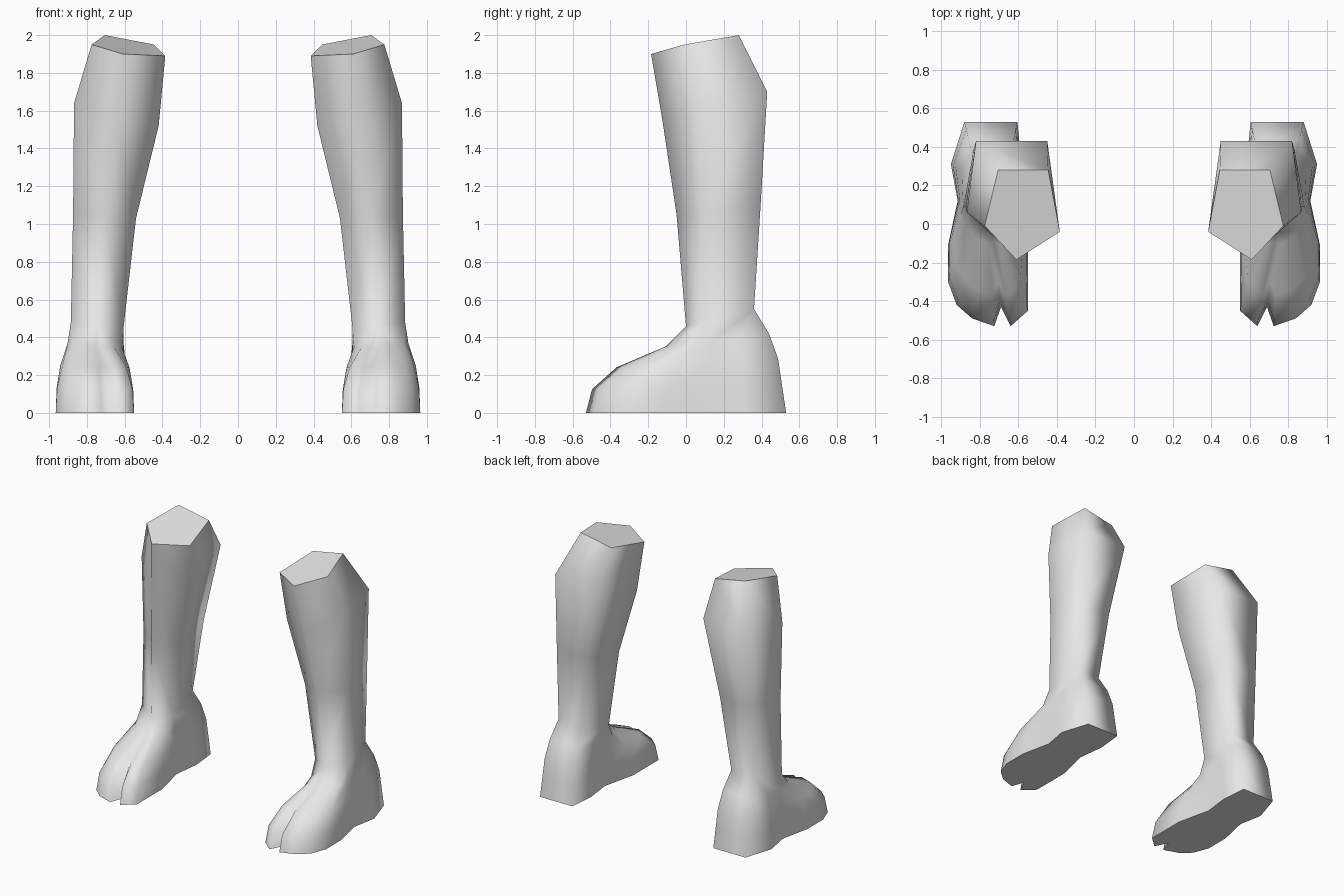
import bpy
import bmesh
from mathutils import Vector

cube = bpy.data.objects.get("Cube")
if cube:
    bpy.data.objects.remove(cube, do_unlink=True)

grey = bpy.data.materials.new("plain grey")
grey.use_nodes = True
grey.diffuse_color = (0.8, 0.8, 0.8, 1)
grey.node_tree.nodes["Principled BSDF"].inputs["Base Color"].default_value = (0.8, 0.8, 0.8, 1)

# Five-sided shin rings, ankle to knee: front, outer, back outer, back inner, inner
SHIN = [
    [(.74, 0, .46), (.885, .09, .48), (.84, .36, .55), (.64, .36, .55), (.605, .08, .46)],
    [(.71, -.05, 1.05), (.873, .09, 1.05), (.83, .395, 1.1), (.57, .395, 1.1), (.54, .05, 1.03)],
    [(.655, -.125, 1.55), (.868, .06, 1.64), (.82, .43, 1.7), (.45, .43, 1.7), (.42, .0, 1.52)],
    [(.61, -.185, 1.9), (.775, -.01, 1.95), (.705, .28, 2), (.445, .28, 1.95), (.385, -.04, 1.89)],
]

# Sole outline from the toe cleft: x, y, and the place around the ankle it rises to
SOLE = [
    (.69, -.43, 0), (.725, -.53, .15), (.84, -.49, .3), (.92, -.42, .5), (.965, -.30, .75),
    (.965, -.11, 1), (.915, .12, 1.2), (.95, .31, 1.6), (.88, .53, 2), (.605, .53, 3),
    (.585, .33, 3.5), (.61, .12, 4), (.55, -.14, 4.2), (.55, -.45, 4.6), (.64, -.53, 4.85),
]


def ankle_point(u):
    """Point at position u (0 to 5) around the ankle ring."""
    i = int(u)
    return Vector(SHIN[0][i % 5]).lerp(Vector(SHIN[0][(i + 1) % 5]), u - i)


def foot_ring(front_t, heel_t, height):
    """Ring part of the way from the sole to the ankle."""
    ring = []
    for x, y, u in SOLE:
        target = ankle_point(u)
        back = min(max((y + .1) / .6, 0), 1)
        p = Vector((x, y, 0)).lerp(target, front_t + (heel_t - front_t) * back)
        p.z = height * target.z / .46
        ring.append(p)
    return ring


def bridge(bm, low, high):
    """Join two closed rings, dropping repeated corners."""
    n = len(low)
    for i in range(n):
        j = (i + 1) % n
        corners = list(dict.fromkeys((low[i], low[j], high[j], high[i])))
        bm.faces.new(corners).smooth = True


def build_leg(name, side):
    bm = bmesh.new()

    def add_ring(points):
        return [bm.verts.new((side * p[0], p[1], p[2])) for p in points]

    # Foot, rising from the sole over toes and heel
    foot = [add_ring(foot_ring(*r)) for r in
            [(0, 0, 0), (.06, .13, .125), (.3, .25, .24), (.78, .53, .35)]]
    shin = [add_ring(r) for r in SHIN]
    for low, high in zip(foot, foot[1:]):
        bridge(bm, low, high)
    # Collar narrows to the five ankle corners
    bridge(bm, foot[-1], [shin[0][round(u) % 5] for _, _, u in SOLE])
    # Shin and calf
    for low, high in zip(shin, shin[1:]):
        bridge(bm, low, high)
    # Flat knee cut and sole with crisp borders
    for ring in (foot[0], shin[-1]):
        cap = bm.faces.new(ring)
        cap.smooth = False
        for e in cap.edges:
            e.smooth = False
    bmesh.ops.recalc_face_normals(bm, faces=bm.faces[:])

    mesh = bpy.data.meshes.new(name)
    bm.to_mesh(mesh)
    bm.free()
    mesh.materials.append(grey)
    bpy.context.collection.objects.link(bpy.data.objects.new(name, mesh))


build_leg("left_leg", 1)
build_leg("right_leg", -1)
